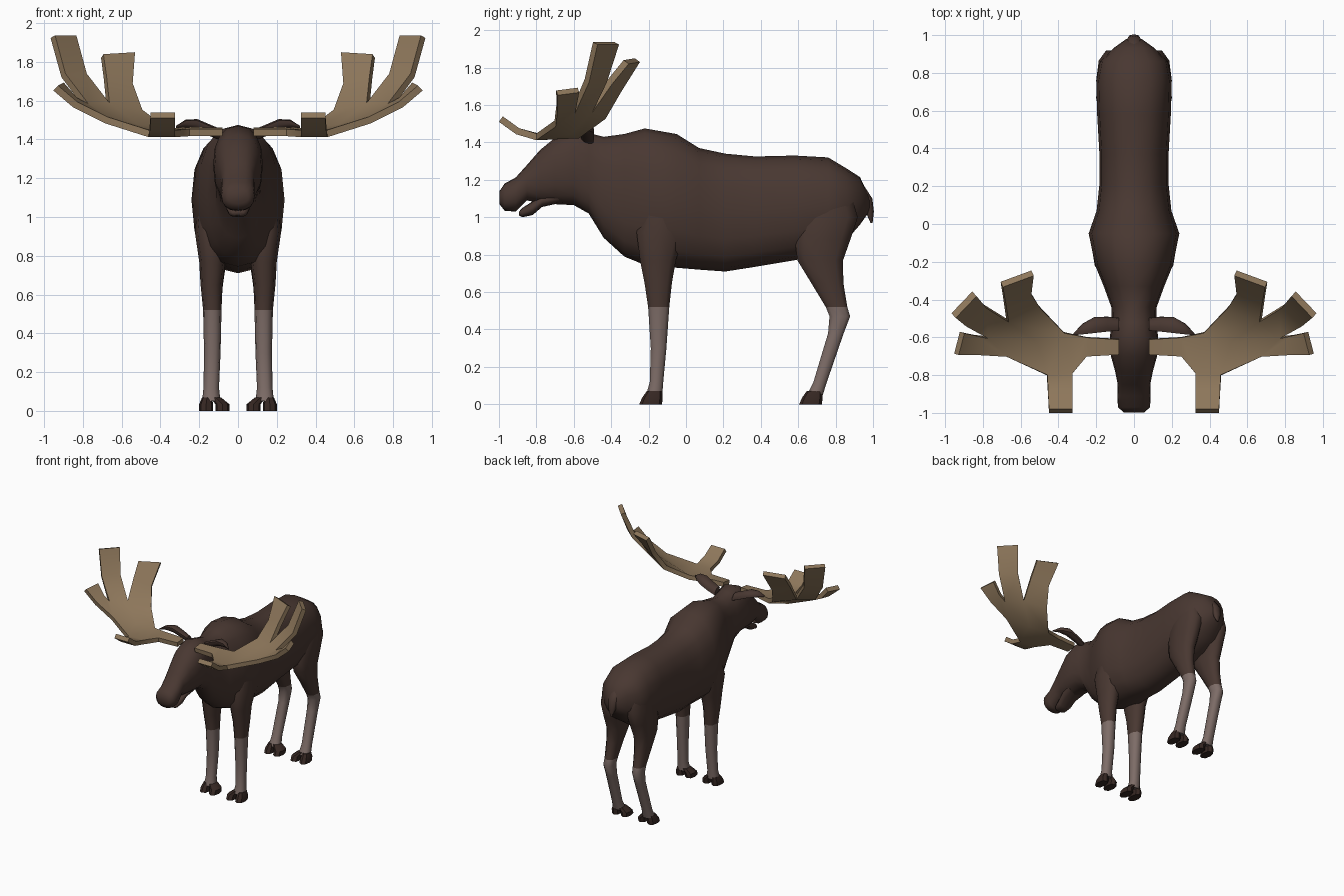
import bpy, bmesh, math
from mathutils import Vector

if "Cube" in bpy.data.objects:
    bpy.data.objects.remove(bpy.data.objects["Cube"], do_unlink=True)


def material(name, r, g, b):
    m = bpy.data.materials.new(name)
    m.use_nodes = True
    m.diffuse_color = (r, g, b, 1)
    bsdf = m.node_tree.nodes["Principled BSDF"]
    bsdf.inputs["Base Color"].default_value = (r, g, b, 1)
    bsdf.inputs["Roughness"].default_value = 0.8
    return m


FUR = material("dark_brown_fur", 0.066, 0.039, 0.031)
SOCK = material("grey_brown_sock", 0.205, 0.15, 0.135)
HOOF = material("hoof_brown", 0.036, 0.02, 0.016)
ANTLER = material("antler_tan", 0.27, 0.185, 0.105)


def finish(bm, name, mats, mirror=False, thickness=0, angle=60):
    bmesh.ops.recalc_face_normals(bm, faces=bm.faces)
    mesh = bpy.data.meshes.new(name)
    bm.to_mesh(mesh)
    bm.free()
    ob = bpy.data.objects.new(name, mesh)
    bpy.context.collection.objects.link(ob)
    for m in mats:
        mesh.materials.append(m)
    bpy.ops.object.select_all(action='DESELECT')
    ob.select_set(True)
    bpy.context.view_layer.objects.active = ob
    if thickness:
        sol = ob.modifiers.new("thickness", 'SOLIDIFY')
        sol.thickness, sol.offset = thickness, 0
        bpy.ops.object.modifier_apply(modifier=sol.name)
    if mirror:
        mir = ob.modifiers.new("mirror", 'MIRROR')
        mir.use_mirror_merge = False
    bpy.ops.object.shade_smooth_by_angle(angle=math.radians(angle))
    return ob


def ring(center, u, v, n, power=0.85):
    """Superellipse around center, spanned by half-axes u and v."""
    pts = []
    for i in range(n):
        t = 2 * math.pi * i / n
        c, s = math.cos(t), math.sin(t)
        c = math.copysign(abs(c) ** power, c)
        s = math.copysign(abs(s) ** power, s)
        pts.append(Vector(center) + Vector(u) * c + Vector(v) * s)
    return pts


def loft(rings):
    bm = bmesh.new()
    rows = [[bm.verts.new(p) for p in r] for r in rings]
    n = len(rows[0])
    for a, b in zip(rows, rows[1:]):
        for i in range(n):
            j = (i + 1) % n
            bm.faces.new((a[i], a[j], b[j], b[i]))
    bm.faces.new(rows[0])
    bm.faces.new(rows[-1])
    return bm


def along_y(stations, n=16):
    """Stations: y, top z, bottom z, half width."""
    return [ring((0, y, (t + b) / 2), (w, 0, 0), (0, 0, (t - b) / 2), n)
            for y, t, b, w in stations]


def along_z(stations, n=10):
    """Stations: z, y from, y to, x from, x to."""
    return [ring(((c + d) / 2, (a + b) / 2, z), ((d - c) / 2, 0, 0),
                 (0, (b - a) / 2, 0), n) for z, a, b, c, d in stations]


# Torso, neck and head with drooping muzzle
body = [(.98, 1.11, 1.03, .04), (.93, 1.215, .96, .11), (.86, 1.26, .88, .18),
        (.76, 1.32, .81, .2), (.58, 1.33, .77, .195), (.37, 1.325, .735, .183),
        (.21, 1.34, .71, .183), (.07, 1.37, .72, .198), (-.05, 1.445, .73, .24),
        (-.22, 1.475, .745, .205), (-.33, 1.445, .79, .16), (-.44, 1.43, .89, .12),
        (-.52, 1.45, 1.02, .118), (-.6, 1.47, 1.065, .128), (-.7, 1.425, 1.07, .122),
        (-.78, 1.36, 1.075, .1), (-.85, 1.28, 1.09, .086), (-.91, 1.213, 1.03, .088),
        (-.97, 1.18, 1.035, .085), (-.997, 1.14, 1.07, .055)]
finish(loft(along_y(body)), "body", [FUR])

# Lower jaw, slightly open
jaw = [(-.68, 1.15, 1.075, .08), (-.77, 1.12, 1.055, .07), (-.82, 1.085, 1.012, .062),
       (-.875, 1.05, 1.0, .05), (-.893, 1.03, 1.01, .03)]
finish(loft(along_y(jaw, 12)), "lower_jaw", [FUR])

# Tail lying against the rump
tail = [ring((0, y, z), (r, 0, 0), (0, r * .7, 0), 8) for y, z, r in
        [(.93, 1.17, .03), (.967, 1.1, .042), (.982, 1.03, .032), (.992, .97, .008)]]
finish(loft(tail), "tail", [FUR])

# Legs: fur above the sock line, pale below
SOCK_TOP = .52
front = [(1.15, -.2, 0, .08, .2), (.92, -.27, .0, .05, .222), (.77, -.25, -.05, .065, .2),
         (.65, -.225, -.072, .08, .193), (SOCK_TOP, -.205, -.087, .085, .18),
         (.3, -.19, -.103, .09, .175), (.12, -.195, -.12, .098, .178),
         (.05, -.215, -.125, .09, .185)]
hind = [(1.15, .66, .88, .06, .18), (1.0, .6, .925, .035, .2), (.88, .575, .885, .045, .197),
        (.77, .59, .845, .06, .19), (.65, .665, .845, .078, .182),
        (SOCK_TOP, .745, .865, .088, .175), (.47, .765, .88, .092, .175),
        (.38, .758, .845, .093, .173), (.12, .68, .755, .1, .178),
        (.05, .645, .733, .09, .185)]
for name, leg in (("front_legs", front), ("hind_legs", hind)):
    bm = loft(along_z(leg))
    for f in bm.faces:
        f.material_index = int(f.calc_center_median().z < SOCK_TOP)
    finish(bm, name, [FUR, SOCK], mirror=True)

# Cloven hooves: two splayed toes per foot
for place, y in (("front", -.25), ("hind", .605)):
    for side, top, foot in (("inner", (.088, .142), (.045, .117)),
                            ("outer", (.135, .185), (.128, .2))):
        toe = [(.07, y + .04, y + .122, *top), (.035, y + .015, y + .125, *foot),
               (0, y, y + .122, *foot)]
        finish(loft(along_z(toe, 8)), f"{place}_{side}_hooves", [HOOF], True, angle=40)

# Leaf-shaped ears
ears = [ring((x, y, z), (0, w, 0), (0, -h * .5, h), 8) for x, y, z, w, h in
        [(.08, -.53, 1.42, .03, .03), (.14, -.53, 1.445, .038, .03),
         (.21, -.535, 1.475, .042, .03), (.27, -.555, 1.48, .028, .022),
         (.32, -.583, 1.465, .005, .005)]]
finish(loft(ears), "ears", [FUR], mirror=True)

# Palmate antlers: root and palm panels, then tines grown from palm edges
palm = {"a": (.08, -.61, 1.445), "b": (.08, -.69, 1.435), "c": (.25, -.6, 1.445),
        "d": (.25, -.7, 1.435), "e": (.37, -.575, 1.44), "f": (.325, -.79, 1.43),
        "g": (.46, -.8, 1.43), "h": (.5, -.44, 1.54), "i": (.68, -.7, 1.5),
        "j": (.78, -.6, 1.57), "k": (.67, -.51, 1.575), "m": (.52, -.62, 1.46)}
tines = {"fg": [((.325, -.9, 1.46), (.455, -.9, 1.46)),
                ((.325, -.99, 1.525), (.45, -.99, 1.525))],
         "ij": [((.84, -.69, 1.58), (.84, -.59, 1.6)),
                ((.94, -.69, 1.665), (.91, -.575, 1.68))],
         "jk": [((.9, -.53, 1.73), (.79, -.435, 1.73)),
                ((.955, -.485, 1.93), (.845, -.37, 1.93))],
         "kh": [((.685, -.41, 1.72), (.55, -.36, 1.68)),
                ((.7, -.32, 1.83), (.537, -.26, 1.84))]}
bm = bmesh.new()
vert = {k: bm.verts.new(p) for k, p in palm.items()}
for panel in ("abdc", "cdfe", "efgm", "emkh", "mgij", "mjk"):
    bm.faces.new([vert[k] for k in panel])
for edge, steps in tines.items():
    p, q = vert[edge[0]], vert[edge[1]]
    for left, right in steps:
        r, s = bm.verts.new(left), bm.verts.new(right)
        bm.faces.new((p, q, s, r))
        p, q = r, s
finish(bm, "antlers", [ANTLER], mirror=True, thickness=.036, angle=40)
